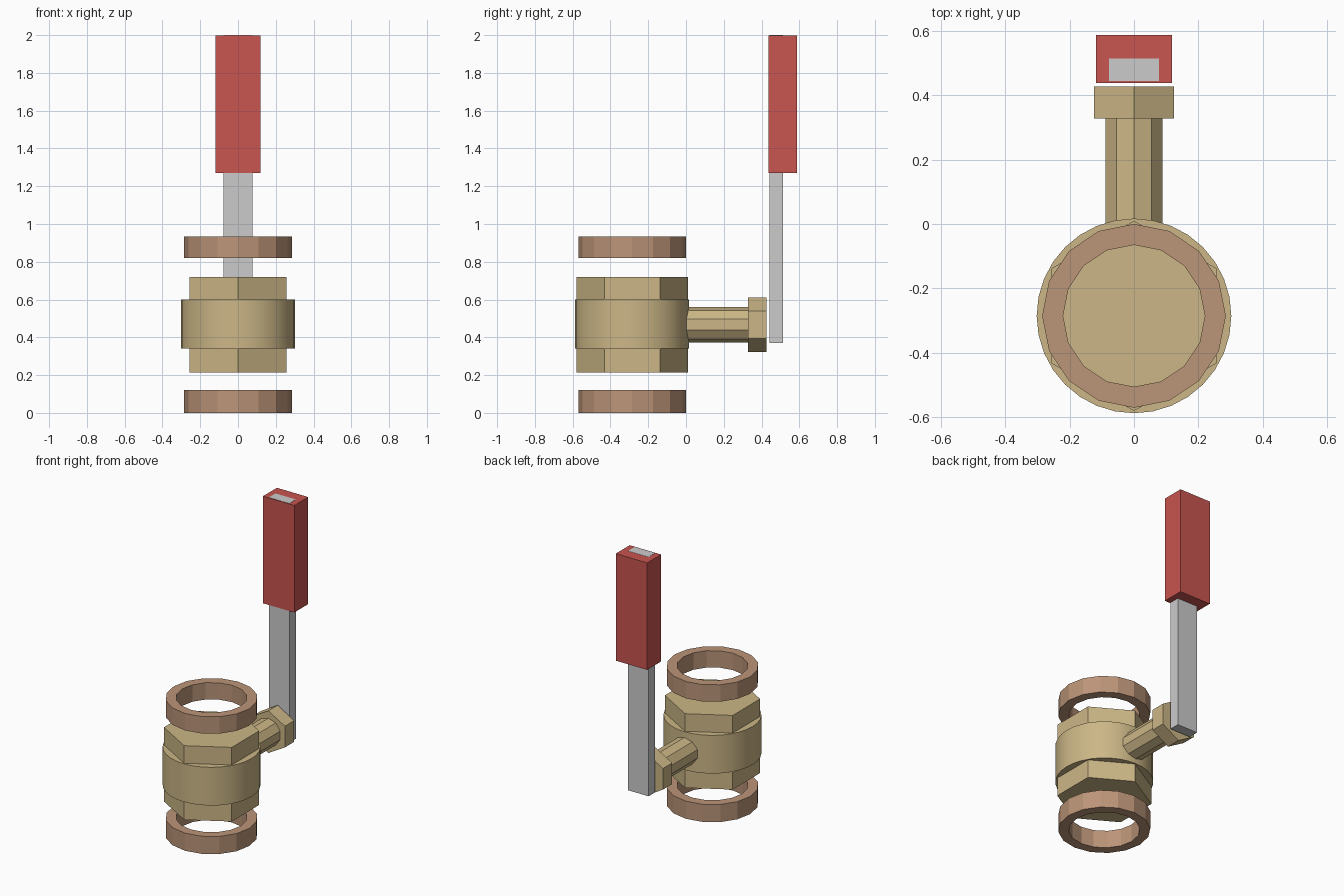
import bpy, bmesh, math
from mathutils import Matrix, Vector

if "Cube" in bpy.data.objects:
    bpy.data.objects.remove(bpy.data.objects["Cube"])


def material(name, rgb):
    m = bpy.data.materials.new(name)
    m.diffuse_color = (*rgb, 1)
    m.use_nodes = True
    m.node_tree.nodes["Principled BSDF"].inputs["Base Color"].default_value = m.diffuse_color
    return m


BRASS = material("brass", (0.60, 0.47, 0.24))
COPPER = material("copper", (0.50, 0.30, 0.19))
RED = material("red_plastic", (0.58, 0.09, 0.08))
AXIS_Y = -0.285   # valve bore axis
STEM_Z = 0.467    # stem height


def finish(name, bm, mat=None):
    mesh = bpy.data.meshes.new(name)
    bm.to_mesh(mesh)
    bm.free()
    obj = bpy.data.objects.new(name, mesh)
    bpy.context.collection.objects.link(obj)
    if mat:
        mesh.materials.append(mat)
    return obj


def prism(name, sides, radius, depth, centre, mat, along_y=False):
    bm = bmesh.new()
    bmesh.ops.create_cone(bm, cap_ends=True, segments=sides, radius1=radius, radius2=radius, depth=depth)
    rot = Matrix.Rotation(math.pi / 2 if along_y else 0, 4, 'X')
    bm.transform(Matrix.Translation(centre) @ rot)
    return finish(name, bm, mat)


def box(name, lo, hi, mat=None):
    lo, hi = Vector(lo), Vector(hi)
    bm = bmesh.new()
    bmesh.ops.create_cube(bm, size=1)
    bm.transform(Matrix.Translation((lo + hi) / 2) @ Matrix.Diagonal((*(hi - lo), 1)))
    return finish(name, bm, mat)


def ring(name, z0, z1, r_out=0.285, r_in=0.22, sides=16):
    # Rectangular section swept around the bore axis
    bm = bmesh.new()
    section = [(r_out, z0), (r_out, z1), (r_in, z1), (r_in, z0)]
    loops = []
    for i in range(sides):
        a = 2 * math.pi * i / sides
        loops.append([bm.verts.new((r * math.cos(a), AXIS_Y + r * math.sin(a), z)) for r, z in section])
    for i in range(sides):
        a, b = loops[i], loops[(i + 1) % sides]
        for k in range(4):
            n = (k + 1) % 4
            bm.faces.new((a[k], b[k], b[n], a[n]))
    bmesh.ops.recalc_face_normals(bm, faces=bm.faces)
    return finish(name, bm, COPPER)


# Compression rings below and above the valve
ring("lower_ring", 0, 0.12)
ring("upper_ring", 0.82, 0.935)

# Valve body with hexagonal ends
prism("hex_ends", 6, 0.295, 0.505, (0, AXIS_Y, 0.4675), BRASS)
body = prism("valve_body", 32, 0.302, 0.26, (0, AXIS_Y, 0.47), BRASS)
bpy.context.view_layer.objects.active = body
body.select_set(True)
bpy.ops.object.shade_smooth_by_angle(angle=math.radians(30))

# Stem and its nut
prism("stem", 10, 0.0935, 0.36, (0, 0.15, STEM_Z), BRASS, along_y=True)
prism("stem_nut", 6, 0.144, 0.1, (0, 0.377, STEM_Z), BRASS, along_y=True)

# Lever bar and handle grip
box("lever", (-0.077, 0.443, 0.37), (0.077, 0.513, 2.0))
box("grip", (-0.118, 0.437, 1.27), (0.118, 0.587, 1.999), RED)
